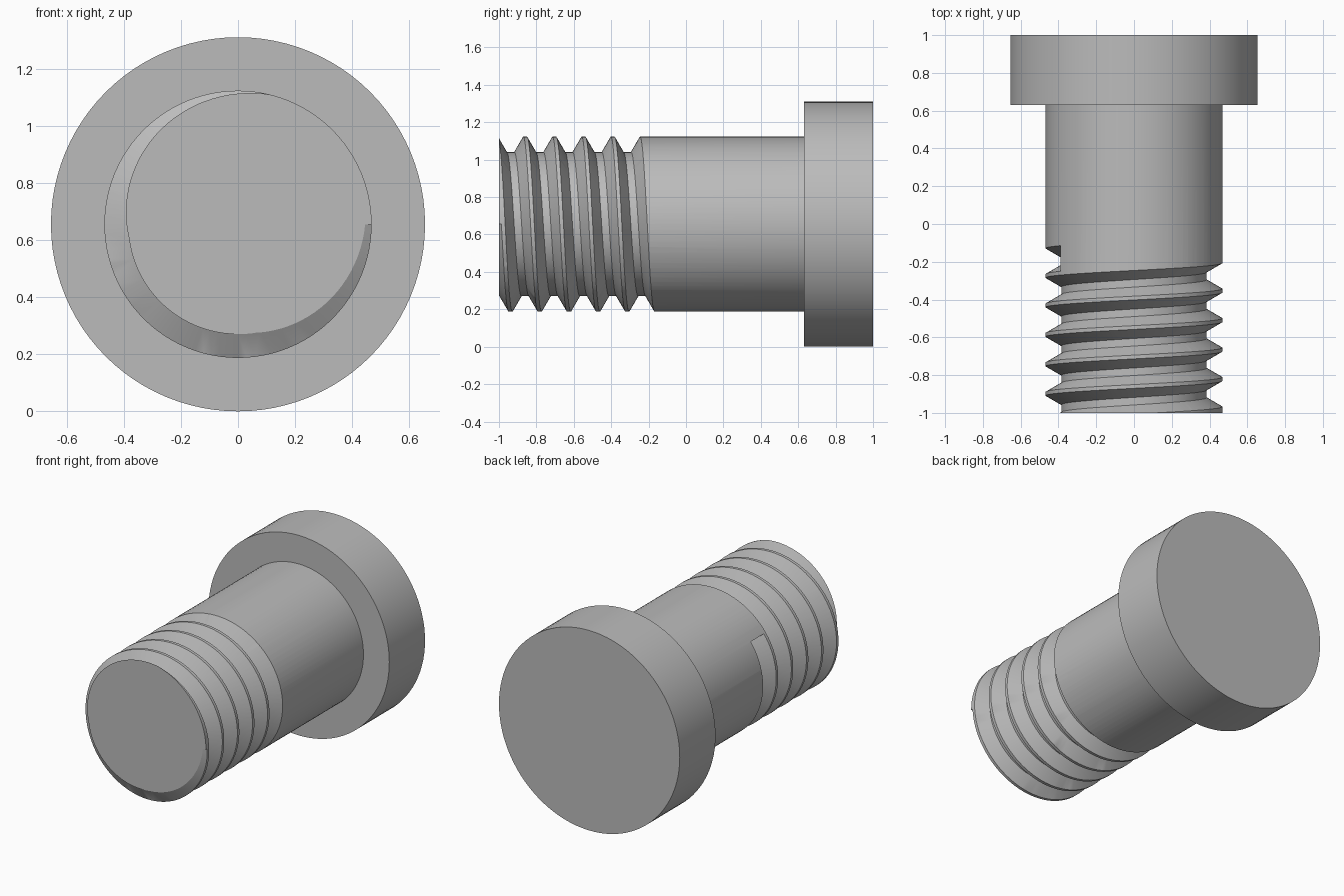
import bpy, bmesh
from math import sin, cos, pi

SEG = 96            # sides of every round part
AXIS_Z = 0.655      # height of the bolt's axis
SHANK_R, ROOT_R = 0.468, 0.385
PITCH, FLANK, GROOVE = 0.156, 0.048, 0.136
TIP_Y, COLLAR_Y, END_Y = -1.0, 0.63, 1.0

cube = bpy.data.objects.get("Cube")
if cube:
    bpy.data.objects.remove(cube, do_unlink=True)

steel = bpy.data.materials.new("steel grey")
steel.use_nodes = True
grey = (0.5, 0.5, 0.5, 1)
steel.diffuse_color = grey
steel.node_tree.nodes["Principled BSDF"].inputs["Base Color"].default_value = grey


def select_only(obj):
    bpy.ops.object.select_all(action="DESELECT")
    obj.select_set(True)
    bpy.context.view_layer.objects.active = obj


def round_bar(name, radius, y0, y1):
    """Cylinder along y between two stations."""
    bpy.ops.mesh.primitive_cylinder_add(
        vertices=SEG, radius=radius, depth=y1 - y0,
        location=(0, (y0 + y1) / 2, AXIS_Z), rotation=(pi / 2, 0, 0))
    obj = bpy.context.object
    obj.name = name
    obj.data.materials.append(steel)
    bpy.ops.object.transform_apply(location=True, rotation=True, scale=True)
    return obj


def helix_cutter(name, section, first, last, start_y):
    """Sweep a (radius, y offset) section along a helix, one ring per step."""
    bm = bmesh.new()
    rings = []
    for i in range(first, last + 1):
        a = 2 * pi * i / SEG
        y = start_y + PITCH * i / SEG
        rings.append([bm.verts.new((r * sin(a), y + dy, AXIS_Z + r * cos(a)))
                      for r, dy in section])
    n = len(section)
    for p, q in zip(rings, rings[1:]):
        for j in range(n):
            k = (j + 1) % n
            bm.faces.new((p[j], p[k], q[k], q[j]))
    bm.faces.new(rings[0])
    bm.faces.new(rings[-1])
    bmesh.ops.recalc_face_normals(bm, faces=bm.faces)
    mesh = bpy.data.meshes.new(name)
    bm.to_mesh(mesh)
    bm.free()
    mesh.materials.append(steel)
    obj = bpy.data.objects.new(name, mesh)
    bpy.context.collection.objects.link(obj)
    obj.hide_render = True
    return obj


# Head and shank
head = round_bar("head", 0.655, COLLAR_Y, END_Y)
shank = round_bar("threaded_shank", SHANK_R, TIP_Y, COLLAR_Y + 0.02)

# Thread groove: five and a half turns, ending abruptly on the upper right side
outer = SHANK_R + 0.015
section = [(outer, 0), (SHANK_R, 0), (ROOT_R, -FLANK),
           (ROOT_R, FLANK - GROOVE), (SHANK_R, -GROOVE), (outer, -GROOVE)]
cutter = helix_cutter("thread_cutter", section, SEG // 4 - 5 * SEG, 81, -0.246)

cut = shank.modifiers.new("thread", "BOOLEAN")
cut.operation = "DIFFERENCE"
cut.solver = "EXACT"
cut.object = cutter
select_only(shank)
bpy.ops.object.modifier_apply(modifier=cut.name)
bpy.data.objects.remove(cutter, do_unlink=True)

# Smooth round walls, crisp edges
for part in (head, shank):
    select_only(part)
    bpy.ops.object.shade_smooth_by_angle(angle=pi / 7)
